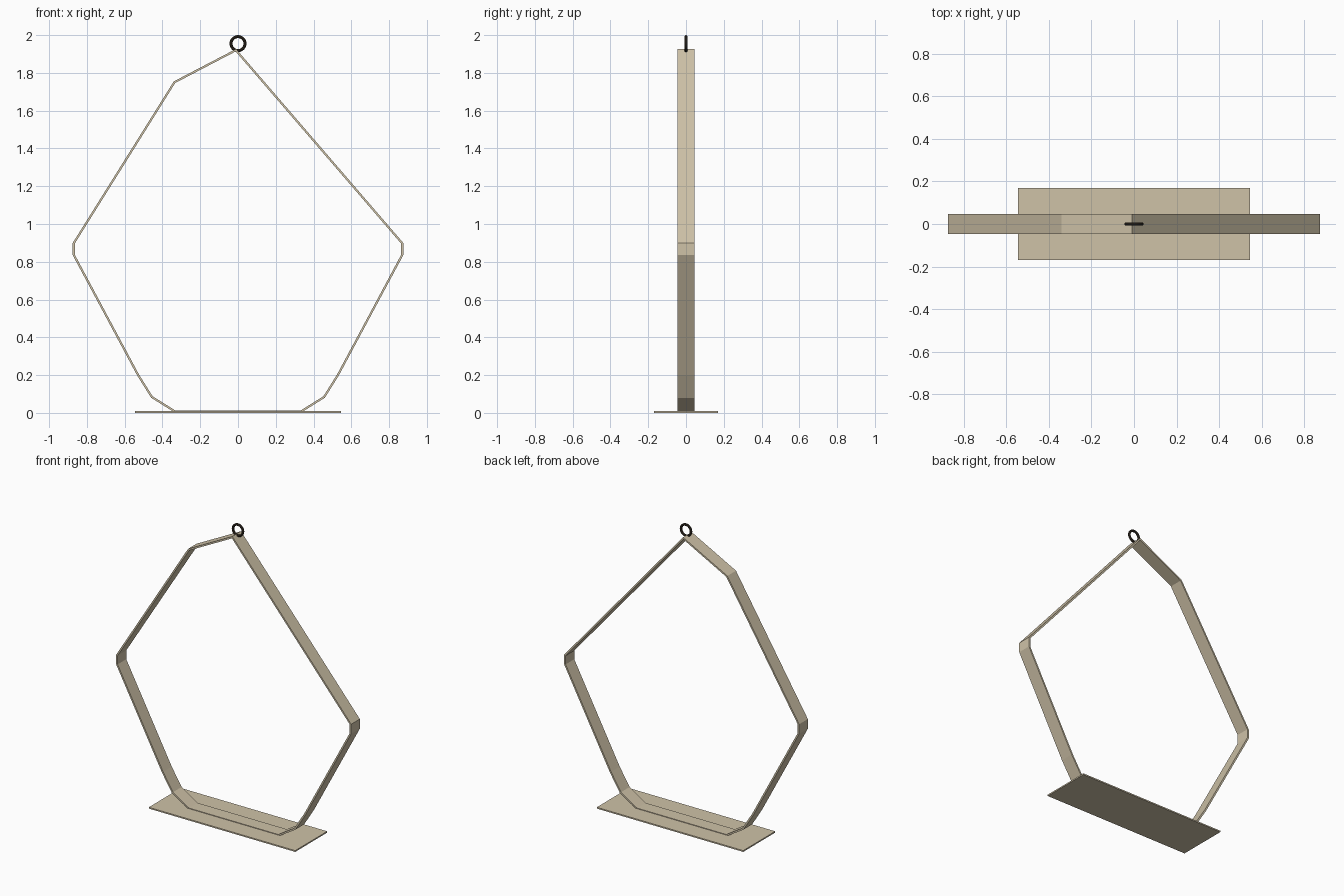
import bpy, bmesh, math
from mathutils import Vector

old = bpy.data.objects.get("Cube")
if old:
    bpy.data.objects.remove(old, do_unlink=True)


def material(name, rgb):
    mat = bpy.data.materials.new(name)
    mat.use_nodes = True
    colour = (*rgb, 1.0)
    mat.diffuse_color = colour
    mat.node_tree.nodes["Principled BSDF"].inputs["Base Color"].default_value = colour
    return mat


def add_object(name, bm, mat):
    bmesh.ops.recalc_face_normals(bm, faces=bm.faces)
    mesh = bpy.data.meshes.new(name)
    bm.to_mesh(mesh)
    bm.free()
    mesh.materials.append(mat)
    obj = bpy.data.objects.new(name, mesh)
    bpy.context.collection.objects.link(obj)
    return obj


def inset(points, t):
    """Mitred inward offset of a clockwise outline."""
    result = []
    n = len(points)
    for i, p in enumerate(points):
        d1 = (p - points[i - 1]).normalized()
        d2 = (points[(i + 1) % n] - p).normalized()
        n1, n2 = Vector((d1.y, -d1.x)), Vector((d2.y, -d2.x))
        result.append(p + (n1 + n2) * t / (1 + n1.dot(n2)))
    return result


tan = material("Pale Tan", (0.62, 0.54, 0.39))
dark = material("Dark Bronze", (0.045, 0.033, 0.022))

# Bent flat-bar frame: outer outline in x, z, clockwise from the apex
right_side = [(0.875, 0.90), (0.875, 0.835), (0.535, 0.20), (0.46, 0.08), (0.335, 0.002)]
left_side = [(-x, z) for x, z in reversed(right_side)]
outer = [Vector(p) for p in [(-0.01, 1.927)] + right_side + left_side + [(-0.34, 1.755)]]
inner = inset(outer, 0.011)
HALF = 0.046

bm = bmesh.new()
rings = [[bm.verts.new((p.x, y, p.y)) for p in loop]
         for loop, y in ((outer, -HALF), (outer, HALF), (inner, HALF), (inner, -HALF))]
count = len(outer)
for k in range(4):
    a, b = rings[k], rings[(k + 1) % 4]
    for i in range(count):
        j = (i + 1) % count
        bm.faces.new((a[i], a[j], b[j], b[i]))
add_object("frame_band", bm, tan)

# Thin base plate
bm = bmesh.new()
bmesh.ops.create_cube(bm, size=1)
bmesh.ops.scale(bm, vec=(1.09, 0.34, 0.009), verts=bm.verts)
bmesh.ops.translate(bm, vec=(0, 0, 0.0045), verts=bm.verts)
add_object("base_plate", bm, tan)

# Hanging ring at the apex
bpy.ops.mesh.primitive_torus_add(major_segments=32, minor_segments=10,
                                 major_radius=0.037, minor_radius=0.008,
                                 location=(0, 0, 1.955), rotation=(math.pi / 2, 0, 0))
ring = bpy.context.object
ring.name = "hanging_ring"
ring.data.materials.append(dark)
bpy.ops.object.shade_smooth_by_angle()
